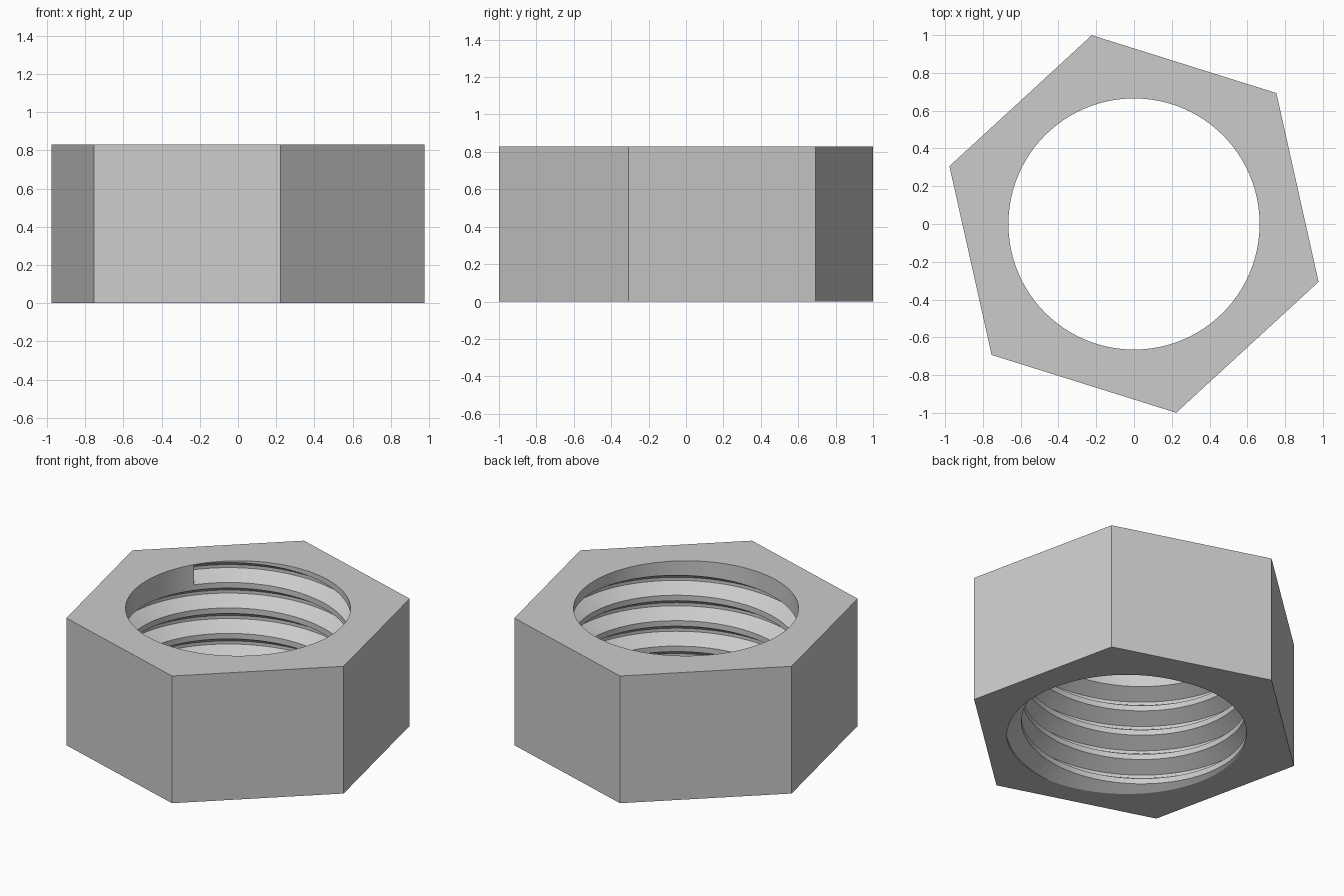
import bpy, bmesh
from math import cos, sin, radians, tau

cube = bpy.data.objects.get("Cube")
if cube:
    bpy.data.objects.remove(cube, do_unlink=True)

HEIGHT = 0.83
HEX_RADIUS = 1.024
BORE_RADIUS = 0.665
PITCH = 0.166
TURNS = 5
STEPS = 96                       # segments per turn
START_ANGLE = radians(148)       # blunt upper end of the thread
START_Z = 0.763

grey = bpy.data.materials.new("steel_grey")
grey.use_nodes = True
grey.diffuse_color = (0.6, 0.6, 0.6, 1)
grey.node_tree.nodes["Principled BSDF"].inputs["Base Color"].default_value = (0.6, 0.6, 0.6, 1)


def add_object(name, bm):
    bmesh.ops.recalc_face_normals(bm, faces=bm.faces)
    mesh = bpy.data.meshes.new(name)
    bm.to_mesh(mesh)
    bm.free()
    mesh.materials.append(grey)
    obj = bpy.data.objects.new(name, mesh)
    bpy.context.collection.objects.link(obj)
    return obj


def prism(name, sides, radius, z0, z1, turn=0.0):
    bm = bmesh.new()
    rings = [[bm.verts.new((radius * cos(turn + tau * i / sides),
                            radius * sin(turn + tau * i / sides), z))
              for i in range(sides)] for z in (z0, z1)]
    for ring in rings:
        bm.faces.new(ring)
    for i in range(sides):
        j = (i + 1) % sides
        bm.faces.new((rings[0][i], rings[0][j], rings[1][j], rings[1][i]))
    return add_object(name, bm)


def helix(name, profile):
    """Sweep a (radius, z) profile down a right-hand helix."""
    bm = bmesh.new()
    rings = []
    for s in range(TURNS * STEPS + 1):
        a = START_ANGLE - tau * s / STEPS
        z = START_Z - PITCH * s / STEPS
        rings.append([bm.verts.new((r * cos(a), r * sin(a), z + dz)) for r, dz in profile])
    n = len(profile)
    for r0, r1 in zip(rings, rings[1:]):
        for i in range(n):
            j = (i + 1) % n
            bm.faces.new((r0[i], r0[j], r1[j], r1[i]))
    bm.faces.new(rings[0])
    bm.faces.new(rings[-1])
    bmesh.ops.triangulate(bm, faces=bm.faces)
    return add_object(name, bm)


# Hexagonal body
nut = prism("hex_nut", 6, HEX_RADIUS, 0, HEIGHT, radians(42.6))

# Round bore, then the V-shaped thread groove
bore = prism("bore_cutter", STEPS, BORE_RADIUS, -0.3, HEIGHT + 0.3)
groove = helix("thread_cutter", [(0.62, -0.068), (0.66, -0.068), (0.755, -0.01),
                                 (0.755, 0.01), (0.66, 0.068), (0.62, 0.068)])

bpy.ops.object.select_all(action='DESELECT')
nut.select_set(True)
bpy.context.view_layer.objects.active = nut
for cutter in (bore, groove):
    cutter.hide_render = True
    mod = nut.modifiers.new("cut", 'BOOLEAN')
    mod.operation = 'DIFFERENCE'
    mod.solver = 'EXACT'
    mod.object = cutter
    bpy.ops.object.modifier_apply(modifier=mod.name)
    bpy.data.objects.remove(cutter, do_unlink=True)

# Smooth thread, sharp edges
bpy.ops.object.shade_smooth_by_angle(angle=radians(30))
